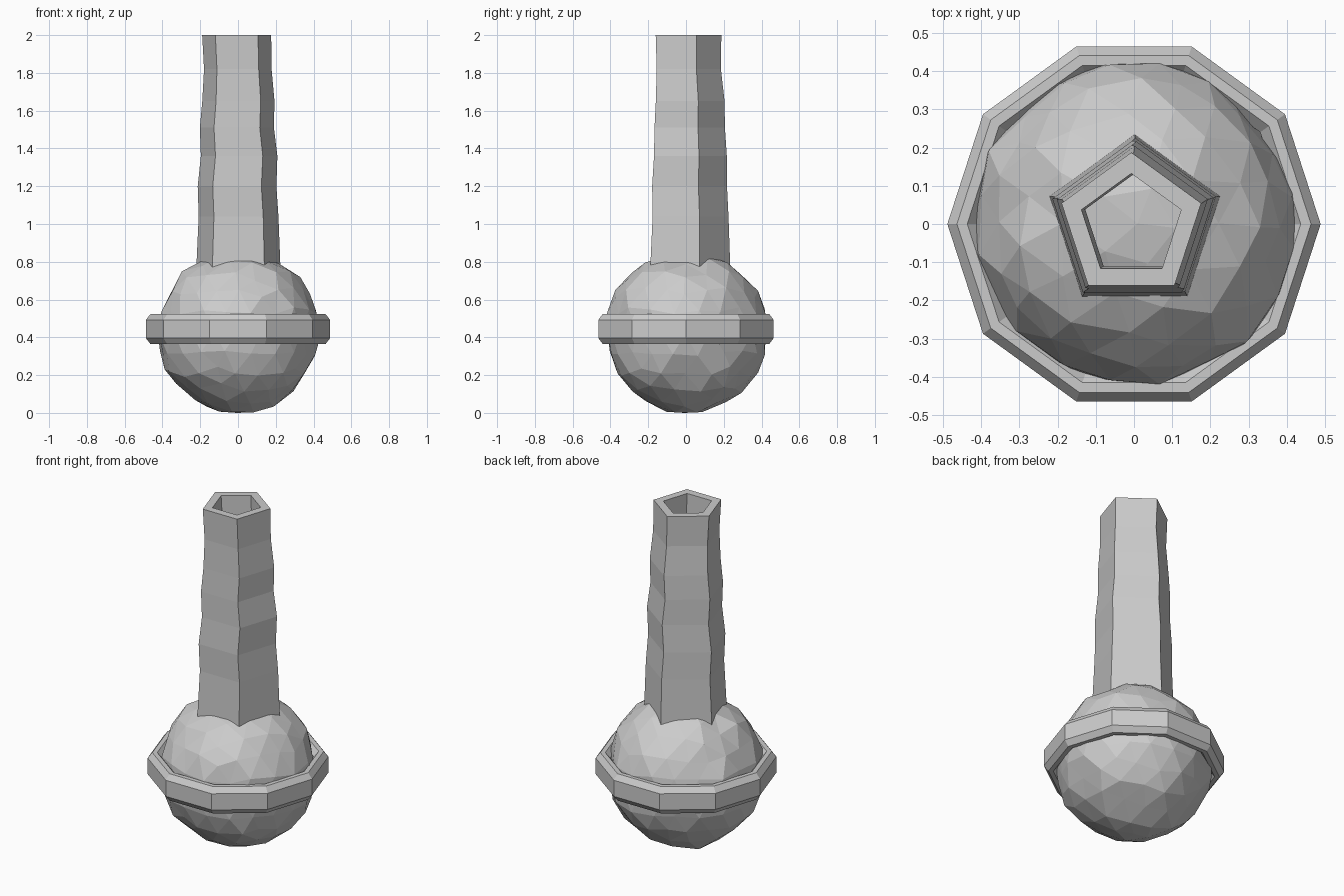
import bpy, bmesh, math, random
from mathutils import Vector

random.seed(4)
old = bpy.data.objects.get("Cube")
if old:
    bpy.data.objects.remove(old, do_unlink=True)

grey = bpy.data.materials.new("plain grey")
grey.use_nodes = True
colour = (0.6, 0.6, 0.6, 1)
grey.diffuse_color = colour
grey.node_tree.nodes["Principled BSDF"].inputs["Base Color"].default_value = colour


def finish(bm, name):
    bmesh.ops.recalc_face_normals(bm, faces=bm.faces)
    mesh = bpy.data.meshes.new(name)
    bm.to_mesh(mesh)
    bm.free()
    mesh.materials.append(grey)
    obj = bpy.data.objects.new(name, mesh)
    bpy.context.collection.objects.link(obj)
    return obj


def polygon(bm, radius, z, sides, start=0.0, dx=0.0, dy=0.0):
    """One horizontal loop of vertices."""
    angles = [start + math.tau * i / sides for i in range(sides)]
    return [bm.verts.new((dx + radius * math.cos(a), dy + radius * math.sin(a), z))
            for a in angles]


def closed_skin(bm, loops):
    """Bridge each loop to the next, and the last back to the first."""
    for a, b in zip(loops, loops[1:] + loops[:1]):
        for i in range(len(a)):
            j = (i + 1) % len(a)
            bm.faces.new((a[i], a[j], b[j], b[i]))


# Rough faceted bulb
bm = bmesh.new()
bmesh.ops.create_icosphere(bm, subdivisions=3, radius=0.427)
for v in bm.verts:
    v.co += Vector([random.uniform(-0.013, 0.013) for _ in range(3)])
    v.co.z = max(v.co.z + 0.428, 0.0)
lowest = min(bm.verts, key=lambda v: v.co.z)
lowest.co.z = 0.0
finish(bm, "bulb")

# Ten-sided bevelled collar
bm = bmesh.new()
upper = [(0.408, 0.05), (0.436, 0.08), (0.463, 0.08), (0.488, 0.048)]
profile = upper + [(r, -h) for r, h in reversed(upper)]
closed_skin(bm, [polygon(bm, r, 0.444 + h, 10) for r, h in profile])
finish(bm, "collar")

# Hollow five-sided neck, slightly uneven: height, radius, sideways and depth shift
bm = bmesh.new()
sections = [
    (0.75, 0.235, 0.002, 0.0), (1.04, 0.222, 0.003, 0.003),
    (1.2, 0.219, -0.005, -0.002), (1.36, 0.213, 0.006, 0.003),
    (1.51, 0.206, -0.006, 0.0), (1.65, 0.201, 0.002, 0.003),
    (1.82, 0.188, -0.001, -0.003), (2.0, 0.192, -0.007, -0.005)]
wall = 0.055
outer = [polygon(bm, r, z, 5, math.pi / 2, x, y) for z, r, x, y in sections]
inner = [polygon(bm, r - wall, z, 5, math.pi / 2, x, y) for z, r, x, y in sections]
closed_skin(bm, outer + inner[::-1])
finish(bm, "neck")
